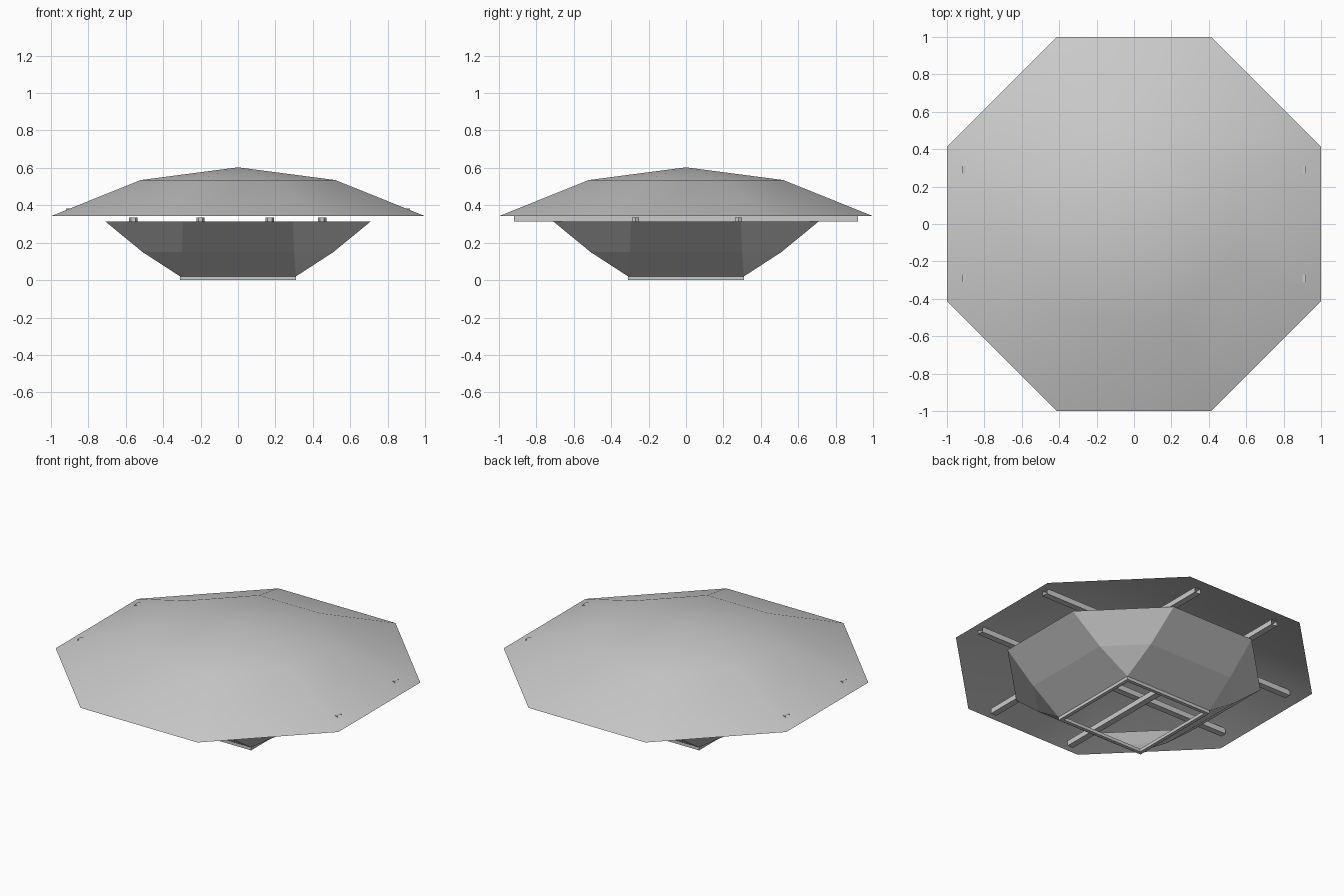
import bpy, bmesh, math

cube = bpy.data.objects.get("Cube")
if cube:
    bpy.data.objects.remove(cube, do_unlink=True)

grey = bpy.data.materials.new("light_grey")
grey.use_nodes = True
grey.diffuse_color = (0.6, 0.6, 0.6, 1)
grey.node_tree.nodes["Principled BSDF"].inputs["Base Color"].default_value = (0.6, 0.6, 0.6, 1)


def make(name, bm, smooth=False):
    mesh = bpy.data.meshes.new(name)
    bm.to_mesh(mesh)
    bm.free()
    mesh.materials.append(grey)
    for p in mesh.polygons:
        p.use_smooth = smooth
    ob = bpy.data.objects.new(name, mesh)
    bpy.context.collection.objects.link(ob)
    return ob


def octagon(bm, apothem, half_side, z):
    """Eight vertices, counter-clockwise, starting on the +x side."""
    a, h = apothem, half_side
    pts = [(a, -h), (a, h), (h, a), (-h, a), (-a, h), (-a, -h), (-h, -a), (h, -a)]
    return [bm.verts.new((x, y, z)) for x, y in pts]


def bridge(bm, lower, upper):
    for i in range(8):
        j = (i + 1) % 8
        bm.faces.new((lower[i], lower[j], upper[j], upper[i]))


# Shallow domed roof: eave ring, shoulder ring, apex
bm = bmesh.new()
eave = octagon(bm, 1.0, 0.414, 0.342)
shoulder = octagon(bm, 0.52, 0.215, 0.535)
apex = bm.verts.new((0, 0, 0.603))
bridge(bm, eave, shoulder)
for i in range(8):
    bm.faces.new((shoulder[i], shoulder[(i + 1) % 8], apex))
make("roof", bm, True)

# Bowl: octagonal rim narrowing to a square opening
bm = bmesh.new()
foot = octagon(bm, 0.31, 0.31, 0.02)
waist = octagon(bm, 0.51, 0.30, 0.15)
rim = octagon(bm, 0.71, 0.294, 0.314)
bridge(bm, foot, waist)
bridge(bm, waist, rim)
bmesh.ops.remove_doubles(bm, verts=bm.verts[:], dist=0.001)
make("bowl", bm)

# Square frame around the bottom opening
bm = bmesh.new()
loops = []
for half, z in ((0.31, 0.0), (0.31, 0.02), (0.288, 0.02), (0.288, 0.0)):
    loops.append([bm.verts.new((x * half, y * half, z))
                  for x, y in ((1, -1), (1, 1), (-1, 1), (-1, -1))])
for a, b in zip(loops, loops[1:] + loops[:1]):
    for i in range(4):
        j = (i + 1) % 4
        bm.faces.new((a[i], a[j], b[j], b[i]))
make("base_frame", bm)


# Open-ended hollow beams carrying the roof, crossing in two layers
def beam(name, along_x, offset, z0, z1):
    bm = bmesh.new()
    ends = []
    for t in (-0.92, 0.92):
        ring = []
        for s, z in ((-0.02, z0), (0.02, z0), (0.02, z1), (-0.02, z1)):
            xy = (t, offset + s) if along_x else (offset + s, t)
            ring.append(bm.verts.new((*xy, z)))
        ends.append(ring)
    for i in range(4):
        j = (i + 1) % 4
        bm.faces.new((ends[0][i], ends[0][j], ends[1][j], ends[1][i]))
    bmesh.ops.recalc_face_normals(bm, faces=bm.faces[:])
    make(name, bm)


for side, offset in (("a", -0.29), ("b", 0.29)):
    beam("cross_beam_" + side, True, offset, 0.347, 0.382)
    beam("long_beam_" + side, False, offset, 0.314, 0.347)

# Small hexagonal fittings standing inside the bowl
for n, (x, y) in enumerate(((0.45, -0.27), (0.45, 0.28), (0.17, -0.29),
                            (-0.20, 0.29), (-0.56, 0.0))):
    bm = bmesh.new()
    rings = []
    for r, z in ((0.03, 0.235), (0.055, 0.26), (0.022, 0.30), (0.022, 0.335)):
        rings.append([bm.verts.new((x + r * math.cos(k * math.pi / 3),
                                    y + r * math.sin(k * math.pi / 3), z)) for k in range(6)])
    for a, b in zip(rings, rings[1:]):
        for i in range(6):
            j = (i + 1) % 6
            bm.faces.new((a[i], a[j], b[j], b[i]))
    bm.faces.new(rings[0][::-1])
    bm.faces.new(rings[-1])
    make("inner_fitting_%d" % (n + 1), bm)
